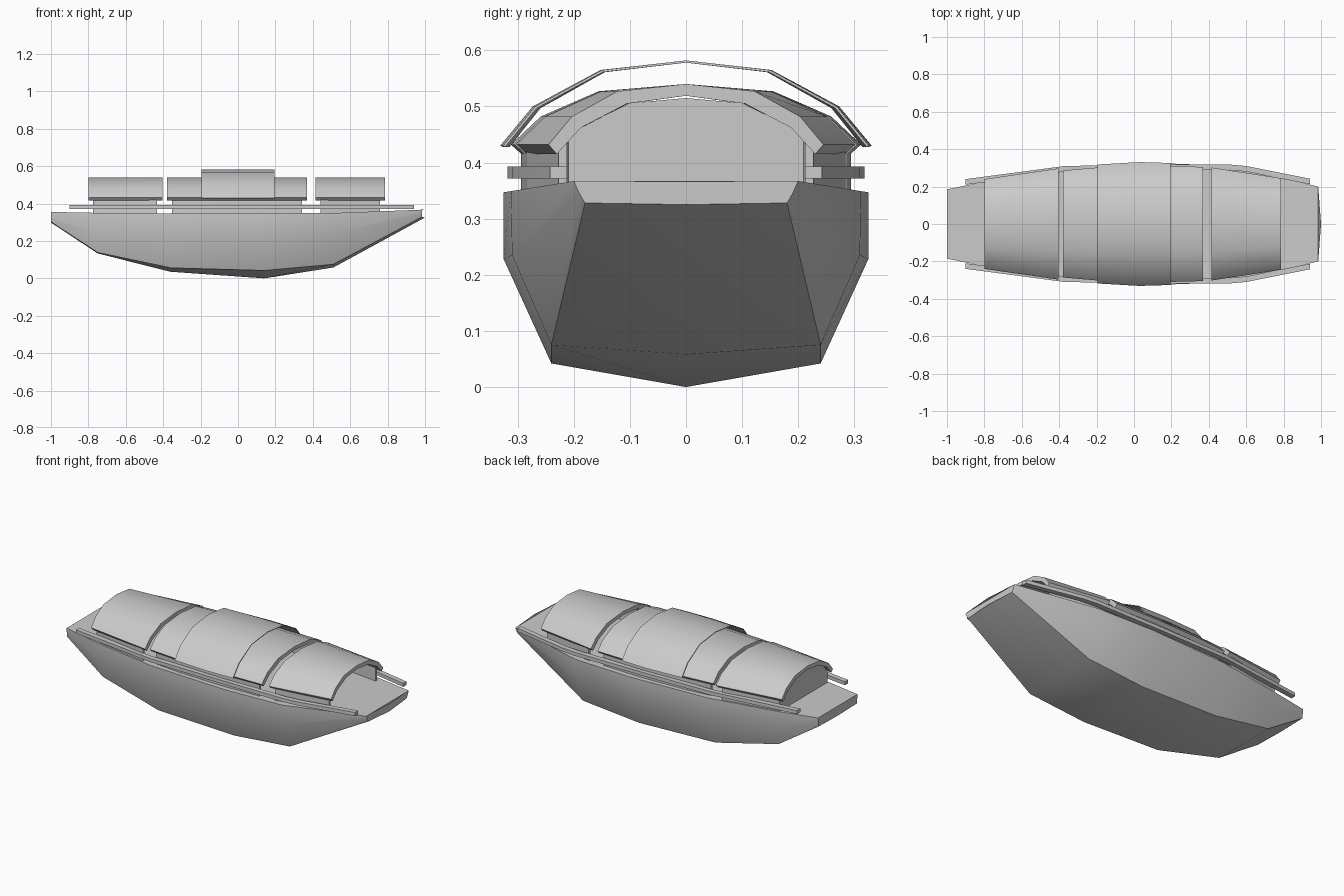
import bpy, bmesh, math

cube = bpy.data.objects.get("Cube")
if cube:
    bpy.data.objects.remove(cube, do_unlink=True)

grey = bpy.data.materials.new("plain_grey")
grey.use_nodes = True
GREY = (0.6, 0.6, 0.6, 1)
grey.diffuse_color = GREY
grey.node_tree.nodes["Principled BSDF"].inputs["Base Color"].default_value = GREY


def loft(name, rings, angle=30):
    """Skin a row of equal closed rings and cap both ends."""
    bm = bmesh.new()
    rows = [[bm.verts.new(p) for p in ring] for ring in rings]
    n = len(rows[0])
    for a, b in zip(rows, rows[1:]):
        for i in range(n):
            j = (i + 1) % n
            bm.faces.new((a[i], a[j], b[j], b[i]))
    bm.faces.new(rows[0])
    bm.faces.new(rows[-1][::-1])
    bmesh.ops.recalc_face_normals(bm, faces=bm.faces)
    mesh = bpy.data.meshes.new(name)
    bm.to_mesh(mesh)
    bm.free()
    mesh.materials.append(grey)
    obj = bpy.data.objects.new(name, mesh)
    bpy.context.collection.objects.link(obj)
    bpy.ops.object.select_all(action='DESELECT')
    obj.select_set(True)
    bpy.context.view_layer.objects.active = obj
    bpy.ops.object.shade_smooth_by_angle(angle=math.radians(angle))
    return obj


def mirrored(half):
    """Full arch from a half profile that ends on the centre line."""
    return half + [(-y, z) for y, z in half[-2::-1]]


# Hull: x, deck (y, z), side (y, z), chine (y, z), keel z
stations = [
    (-1.0, (0.185, 0.355), (0.183, 0.325), (0.18, 0.302), 0.298),
    (-0.75, (0.237, 0.350), (0.235, 0.250), (0.20, 0.138), 0.133),
    (-0.36, (0.302, 0.347), (0.302, 0.232), (0.235, 0.056), 0.035),
    (0.14, (0.325, 0.347), (0.325, 0.228), (0.24, 0.042), 0.0),
    (0.51, (0.312, 0.349), (0.310, 0.235), (0.24, 0.075), 0.058),
    (0.985, (0.20, 0.367), (0.19, 0.345), (0.18, 0.328), 0.325),
]
rings = []
for x, deck, side, chine, keel in stations:
    prow = 1.0 if x > 0.9 else x
    ring = mirrored([deck, side, chine, (0, keel)]) + [(0, deck[1])]
    rings.append([(prow if y == 0 else x, y, z) for y, z in ring])
loft("hull", rings)

# Barrel roofs: half profile as a fraction of the half width
outer = mirrored([(1, 0.432), (0.83, 0.482), (0.5, 0.527), (0, 0.54)])
inner = mirrored([(0.94, 0.415), (0.765, 0.462), (0.43, 0.505), (0, 0.519)])
high_outer = mirrored([(1, 0.43), (0.825, 0.5), (0.46, 0.565), (0, 0.582)])
high_inner = mirrored([(0.988, 0.428), (0.815, 0.497), (0.455, 0.561), (0, 0.578)])


def roof(name, spans, out, inn):
    ring = out + inn[::-1]
    loft(name, [[(x, y * w, z) for y, z in ring] for x, w in spans], 40)


def side_strip(name, path, side, thick, z0, z1):
    """Upright or flat strip that follows a path of x, outer y."""
    loft(name, [[(x, side * y, z0), (x, side * y, z1),
                 (x, side * (y - thick), z1), (x, side * (y - thick), z0)]
                for x, y in path])


cabins = {
    "aft": [(-0.8, 0.24), (-0.405, 0.297)],
    "middle": [(-0.38, 0.286), (-0.195, 0.302), (0.1, 0.312), (0.37, 0.305)],
    "fore": [(0.415, 0.302), (0.785, 0.245)],
}
sides = (("left", 1), ("right", -1))
for label, spans in cabins.items():
    roof(label + "_roof", spans, outer, inner)
    # Walls stop short of the roof ends
    path = [(x, w - 0.018) for x, w in spans]
    path[0] = (path[0][0] + 0.027, path[0][1])
    path[-1] = (path[-1][0] - 0.027, path[-1][1])
    for s_name, s in sides:
        side_strip(f"{label}_wall_{s_name}", path, s, 0.015, 0.34, 0.437)

# Raised canopy over the middle cabin
roof("raised_canopy", [(-0.195, 0.318), (0.03, 0.331), (0.195, 0.326)],
     high_outer, high_inner)

# End wall closing the aft cabin
arch = mirrored([(0.222, 0.34), (0.226, 0.425), (0.185, 0.465), (0.1, 0.506), (0, 0.515)])
loft("aft_end_wall", [[(x, y, z) for y, z in arch] for x in (-0.775, -0.76)])

# Side rails
rail = [(-0.9, 0.24), (-0.37, 0.31), (0.1, 0.318), (0.51, 0.318), (0.6, 0.31), (0.94, 0.242)]
for s_name, s in sides:
    side_strip("rail_" + s_name, rail, s, 0.03, 0.372, 0.393)
